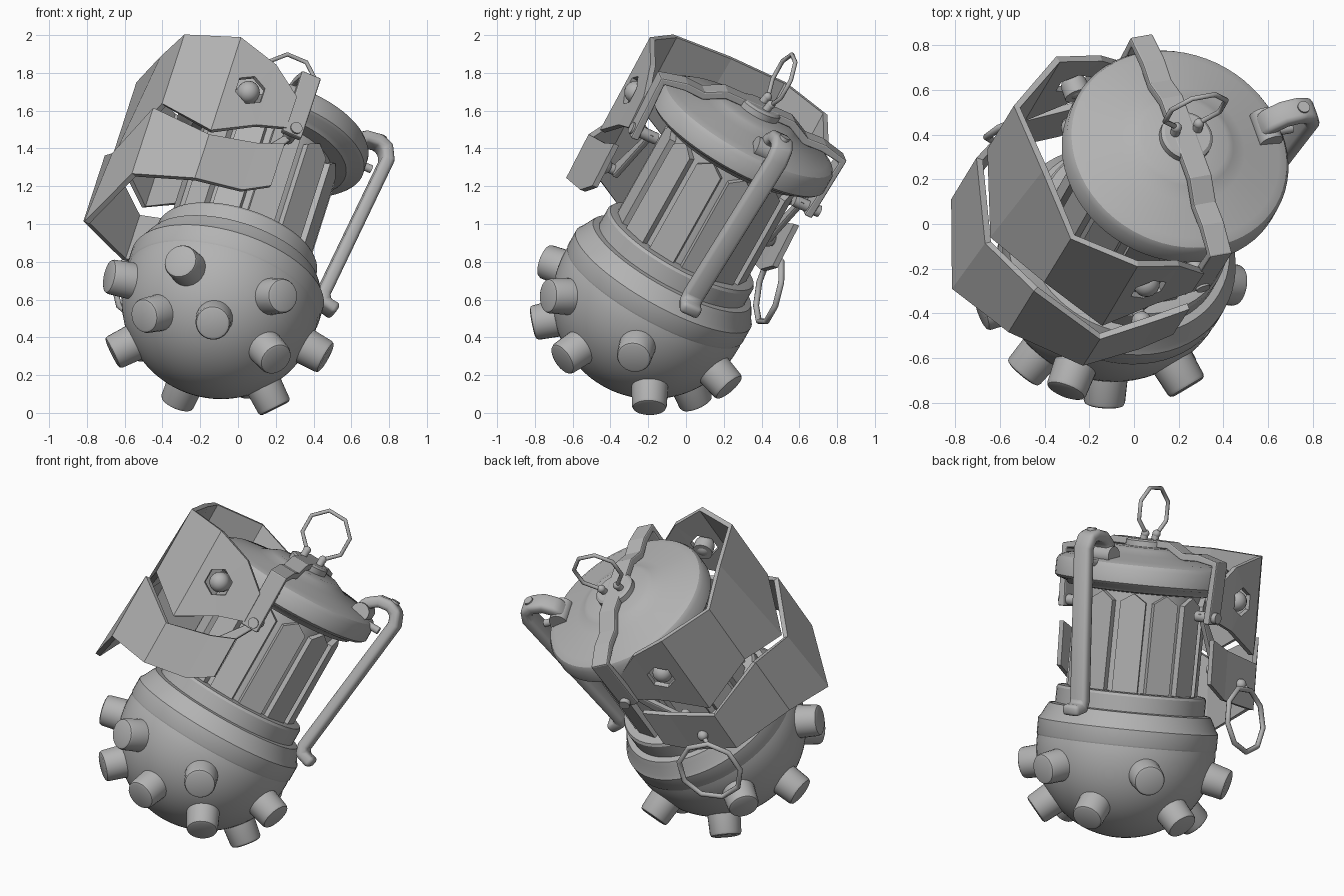
import bpy, bmesh, math
from mathutils import Vector, Matrix

if "Cube" in bpy.data.objects:
    bpy.data.objects.remove(bpy.data.objects["Cube"])

# Tilted frame: local z runs along the lantern axis, local x towards the lever
Z = Vector((.268, .472, .840)).normalized()
Y = Vector((-.317, .865, -.39))
Y = (Y - Z * Y.dot(Z)).normalized()
X = Y.cross(Z)
C = Vector((-.09, -.18, .60))
M = Matrix.Translation(C) @ Matrix((X, Y, Z)).transposed().to_4x4()

grey = bpy.data.materials.new("plain_grey")
grey.diffuse_color = (.45, .45, .45, 1)
grey.use_nodes = True
grey.node_tree.nodes["Principled BSDF"].inputs["Base Color"].default_value = grey.diffuse_color


def finish(name, bm, smooth=True, matrix=M):
    bmesh.ops.recalc_face_normals(bm, faces=bm.faces)
    me = bpy.data.meshes.new(name)
    bm.to_mesh(me)
    bm.free()
    ob = bpy.data.objects.new(name, me)
    bpy.context.collection.objects.link(ob)
    me.materials.append(grey)
    ob.matrix_world = matrix
    if smooth:
        bpy.ops.object.select_all(action='DESELECT')
        ob.select_set(True)
        bpy.context.view_layer.objects.active = ob
        bpy.ops.object.shade_smooth_by_angle(angle=math.radians(32))
    return ob


def solid(ob, thick, bevel=0):
    m = ob.modifiers.new("thickness", 'SOLIDIFY')
    m.thickness, m.offset = thick, 0
    if bevel:
        b = ob.modifiers.new("edges", 'BEVEL')
        b.width, b.segments = bevel, 2
    return ob


def lathe(name, prof, steps=64):
    bm = bmesh.new()
    vs = [bm.verts.new((r, 0, z)) for r, z in prof]
    es = [bm.edges.new(p) for p in zip(vs, vs[1:])]
    bmesh.ops.spin(bm, geom=vs + es, cent=(0, 0, 0), axis=(0, 0, 1), angle=math.tau, steps=steps)
    bmesh.ops.remove_doubles(bm, verts=bm.verts, dist=1e-4)
    return finish(name, bm)


def strip(name, a, b, thick, bevel=0, smooth=False):
    bm = bmesh.new()
    va = [bm.verts.new(p) for p in a]
    vb = [bm.verts.new(p) for p in b]
    for i in range(len(a) - 1):
        bm.faces.new((va[i], va[i + 1], vb[i + 1], vb[i]))
    return solid(finish(name, bm, smooth), thick, bevel)


def rod(name, p, q, r1, r2=None, n=24, bevel=0):
    p, q = Vector(p), Vector(q)
    d = q - p
    bm = bmesh.new()
    mat = Matrix.Translation((p + q) / 2) @ d.to_track_quat('Z', 'Y').to_matrix().to_4x4()
    bmesh.ops.create_cone(bm, cap_ends=True, segments=n, radius1=r1, radius2=r2 or r1,
                          depth=d.length, matrix=mat)
    if bevel:
        top = [e for e in bm.edges if all((v.co - q).length < r1 * 1.02 for v in e.verts)]
        bmesh.ops.bevel(bm, geom=top, offset=bevel, segments=2, affect='EDGES', profile=.5)
    return finish(name, bm)


def ball(name, p, r):
    bm = bmesh.new()
    bmesh.ops.create_uvsphere(bm, u_segments=20, v_segments=12, radius=r,
                              matrix=Matrix.Translation(p))
    return finish(name, bm)


def wire(name, pts, r, matrix=M, closed=False):
    cu = bpy.data.curves.new(name, 'CURVE')
    cu.dimensions, cu.bevel_depth, cu.bevel_resolution = '3D', r, 2
    cu.use_fill_caps = True
    sp = cu.splines.new('POLY')
    sp.points.add(len(pts) - 1)
    for s, p in zip(sp.points, pts):
        s.co = (*p, 1)
    sp.use_cyclic_u = closed
    cu.materials.append(grey)
    ob = bpy.data.objects.new(name, cu)
    bpy.context.collection.objects.link(ob)
    ob.matrix_world = matrix
    bpy.ops.object.select_all(action='DESELECT')
    ob.select_set(True)
    bpy.context.view_layer.objects.active = ob
    bpy.ops.object.convert(target='MESH')


# Round base and stepped collar
R = .527
arc = [(R * math.sin(a), -R * math.cos(a)) for a in (math.pi / 2 * i / 20 for i in range(21))]
lathe("round_base", arc + [(.525, .03)])
lathe("collar", [(.50, 0), (.52, .02), (.53, .04), (.53, .13), (.515, .15), (.49, .20), (.475, .225),
                 (.44, .23), (.44, .32), (.43, .335), (.40, .34), (.34, .34)])

# Studs on the base, in two rings
ring_1 = [(a, -14) for a in (51, 115, 184, 234, 289, 347)]
ring_2 = [(a, -40) for a in (14, 86, 149, 212, 259, 309)]
for az, lat in ring_1 + ring_2:
    az, lat = math.radians(az), math.radians(lat)
    d = Vector((math.cos(az) * math.cos(lat), math.sin(az) * math.cos(lat), math.sin(lat)))
    rod("base_stud", d * .46, d * .645, .10, .092, 24, .018)

# Neck with pointed raised panels
lathe("neck", [(.35, .3), (.35, .97)], 48)
bm = bmesh.new()
for k in range(12):
    rot = Matrix.Rotation(math.tau * k / 12, 4, 'Z')
    bm.faces.new([bm.verts.new(rot @ Vector((.362, s, z))) for s, z in
                  ((-.075, .33), (.075, .33), (.075, .87), (0, .92), (-.075, .87))])
solid(finish("neck_panels", bm, False), .035)

# Cap and centre disc
lathe("cap", [(.33, .92), (.43, .93), (.45, .95), (.50, .965), (.515, .98), (.515, 1.065), (.50, 1.09),
              (.46, 1.11), (.29, 1.14), (.23, 1.17), (.20, 1.185), (0, 1.19)])
lathe("cap_disc", [(.12, 1.17), (.12, 1.22), (.105, 1.23), (0, 1.23)], 32)

# Strap across the cap, bent down at both ends
half = [(.53, .78), (.55, 1.135), (.42, 1.16), (.31, 1.155), (.20, 1.21)]
path = [(-y, z) for y, z in half] + half[::-1]
strip("strap", [(-.065, y - .01, z) for y, z in path], [(.045, y - .01, z) for y, z in path],
      .045, .008)

# Armour plates: columns of (x, y, top, bottom), mirrored about the middle
upper = [(-.05, -.53, .99, .80), (-.21, -.53, 1.12, .745), (-.43, -.53, 1.19, .61),
         (-.68, -.34, 1.18, .75)]
lower = [(-.04, -.55, .69, .43), (-.18, -.55, .63, .34), (-.44, -.56, .56, .29),
         (-.72, -.34, .70, .29)]


def plate(name, half, xm, top, bottom):
    # the middle fold leans outward; the back half sits slightly further out
    cols = [(x, x, y, t, b) for x, y, t, b in half] + [(*xm, 0, top, bottom)]
    cols += [(x + .06 * (x + .04), x + .06 * (x + .04), -y, t, b) for x, y, t, b in reversed(half)]
    return strip(name, [(x, y - .035, t) for x, _, y, t, b in cols],
                 [(x, y - .025, b) for _, x, y, t, b in cols], .03)


up = plate("upper_plate", upper, (-.70, -.77), 1.19, .57)
plate("lower_plate", lower, (-.79, -.82), .54, .10)

# Fittings on both sides: hexagonal holes, domes, pins and hinge links
for s in (-1, 1):
    yo = -.035
    cut = rod("hex_cutter", (-.30, s * .42, .92), (-.30, s * .64, .92), .085, n=6)
    cut.hide_render = True
    cut.hide_set(True)
    m = up.modifiers.new("hex_hole", 'BOOLEAN')
    m.object, m.operation, m.solver = cut, 'DIFFERENCE', 'EXACT'
    rod("plate_post", (-.30, s * .46 + yo, .92), (-.30, s * .51 + yo, .92), .06)
    ball("plate_dome", (-.30, s * .51 + yo, .92), .06)
    rod("strap_pin", (0, s * .42, .82), (0, s * .575, .82), .032, n=16)
    ball("pin_knob", (-.2, s * .50 + yo, .51), .045)
    rod("link_pin", (-.2, s * .43 + yo, .51), (-.2, s * .55 + yo, .51), .028, n=16)
    strip("hinge_link", [(.035, s * .46, .84), (-.165, s * .46, .48)],
          [(-.035, s * .46, .80), (-.235, s * .46, .53)], .035, .01)

# Pull ring on the cap, open at the bottom between two posts
rr, zc = .145, 1.40
arcp = [(rr * math.sin(a), .03, zc - rr * math.cos(a))
        for a in (math.radians(22.5 + 45 * i) for i in range(8))]
wire("cap_ring", arcp, .012)
for s in (-1, 1):
    rod("ring_post", (s * .055, .015, 1.21), (s * .055, .025, 1.265), .022, n=12)
    ball("ring_post_knob", (s * .055, .027, 1.265), .024)

# Side ring hanging from the lower plate
pin = M @ Vector((-.32, .55, .44))
rc = Vector((-.48, .44, .66))
h, u = Vector((.95, .31, 0)), Vector((-.06, .19, .98))
wire("side_ring", [rc + .19 * (h * math.cos(a) + u * math.sin(a))
                   for a in (math.tau * i / 9 + .17 for i in range(9))],
     .016, Matrix.Identity(4), True)
wire("side_ring_hook", [pin, rc + u * .185], .014, Matrix.Identity(4))
ball("side_ring_pin", (-.32, .55, .44), .032)

# Lever on the side, with its hinge
lev = [(.40, 1.12), (.42, 1.19), (.48, 1.235), (.55, 1.245), (.60, 1.225), (.625, 1.16),
       (.515, .27), (.525, .225), (.61, .205)]
strip("lever", [(x, -.045, z) for x, z in lev], [(x, .07, z) for x, z in lev], .07, .022, True)
rod("lever_hinge", (.42, -.065, 1.13), (.42, .085, 1.13), .055)
rod("lever_bar", (.40, .01, 1.08), (.56, .01, 1.08), .022, n=12)
rod("lever_rivet", (.56, .01, 1.24), (.56, .01, 1.285), .028, n=16)
